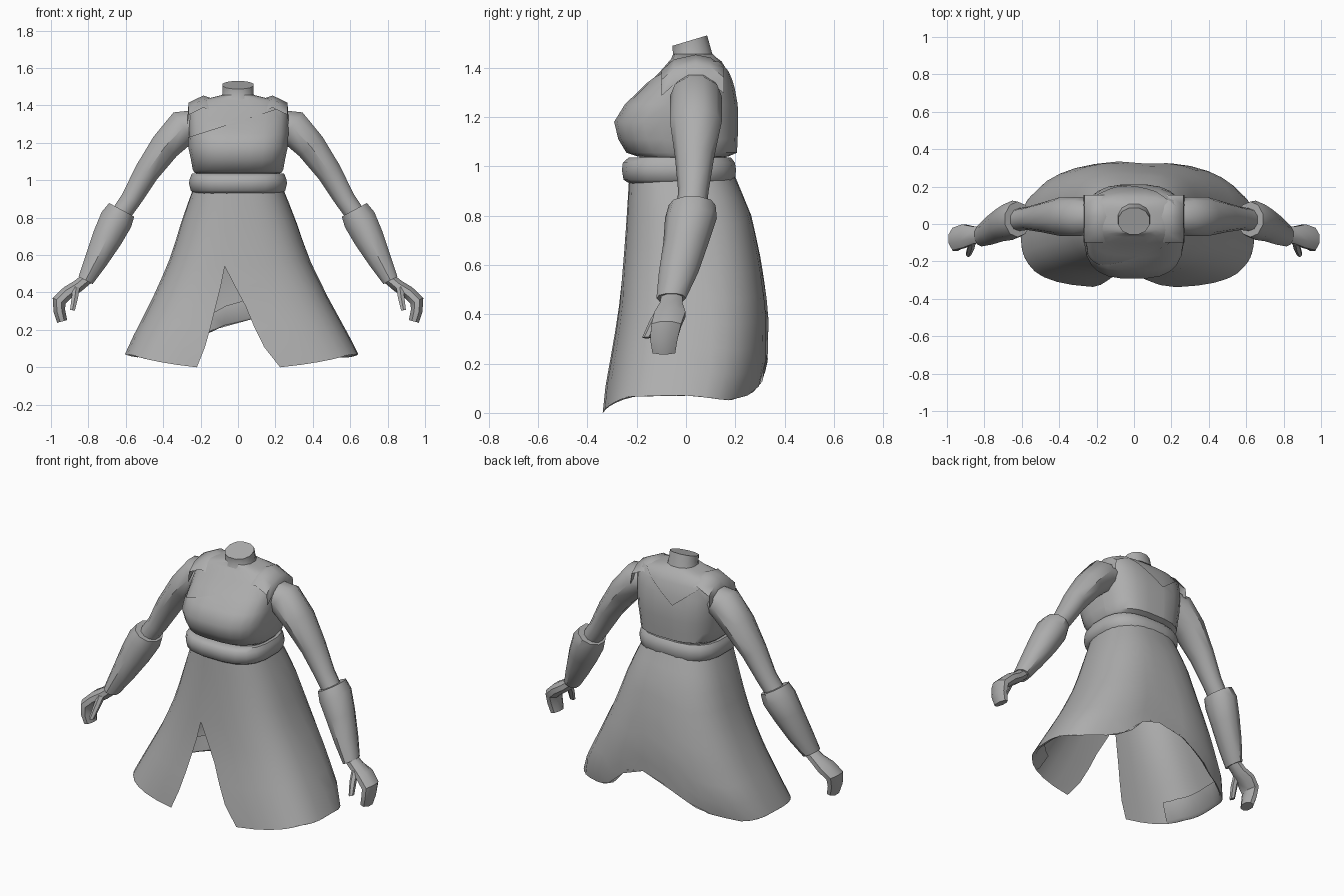
import bpy, bmesh, math
from mathutils import Vector

if "Cube" in bpy.data.objects:
    bpy.data.objects.remove(bpy.data.objects["Cube"])

cloth = bpy.data.materials.new("plain_grey")
cloth.diffuse_color = (0.42, 0.42, 0.42, 1)
cloth.use_nodes = True
cloth.node_tree.nodes["Principled BSDF"].inputs["Base Color"].default_value = cloth.diffuse_color


def finish(name, bm, angle=40):
    bmesh.ops.remove_doubles(bm, verts=bm.verts, dist=0.0005)
    bmesh.ops.recalc_face_normals(bm, faces=bm.faces)
    me = bpy.data.meshes.new(name)
    bm.to_mesh(me)
    bm.free()
    ob = bpy.data.objects.new(name, me)
    bpy.context.collection.objects.link(ob)
    me.materials.append(cloth)
    bpy.ops.object.select_all(action='DESELECT')
    ob.select_set(True)
    bpy.context.view_layer.objects.active = ob
    bpy.ops.object.shade_smooth_by_angle(angle=math.radians(angle))
    return ob


def lerp_table(table, t):
    """Linear lookup in rows of (key, values...) with rising keys."""
    if t <= table[0][0]:
        return table[0][1:]
    for a, b in zip(table, table[1:]):
        if t <= b[0]:
            f = (t - a[0]) / (b[0] - a[0])
            return tuple(p + (q - p) * f for p, q in zip(a[1:], b[1:]))
    return table[-1][1:]


def oval(a, w, front, back, n):
    """Point on a rounded-square outline at angle a."""
    c, s = math.cos(a), math.sin(a)
    x = w * math.copysign(abs(c) ** (2 / n), c)
    y = math.copysign(abs(s) ** (2 / n), s) * (back - front) / 2
    return x, y + (front + back) / 2


def bridge(bm, rings, closed=True):
    for r, q in zip(rings, rings[1:]):
        k = len(r)
        for i in range(k if closed else k - 1):
            j = (i + 1) % k
            bm.faces.new((r[i], r[j], q[j], q[i]))


def loft(rows, n, seg=20, caps=True, grow=0.0):
    """Rows of (z, half width, front y, back y, slope in y)."""
    bm = bmesh.new()
    rings = []
    for z, w, f, b, slope in rows:
        ring = []
        for i in range(seg):
            x, y = oval(2 * math.pi * (i + 0.5) / seg, w + grow, f - grow, b + grow, n)
            ring.append(bm.verts.new((x, y, z + slope * y)))
        rings.append(ring)
    bridge(bm, rings)
    if caps:
        bm.faces.new(rings[0])
        bm.faces.new(rings[-1])
    return bm


def limb(name, rows, seg=10, angle=40):
    """Mirrored tube; rows of (x, y, z, radius across, radius in y)."""
    bm = bmesh.new()
    pts = [Vector(r[:3]) for r in rows]
    rings = []
    for i, r in enumerate(rows):
        t = pts[min(i + 1, len(pts) - 1)] - pts[max(i - 1, 0)]
        side = Vector((t.z, 0, -t.x)).normalized()
        rings.append([bm.verts.new(pts[i] + side * r[3] * math.cos(a) + Vector((0, r[4] * math.sin(a), 0)))
                      for a in (2 * math.pi * (k + 0.5) / seg for k in range(seg))])
    bridge(bm, rings)
    bm.faces.new(rings[0])
    bm.faces.new(rings[-1])
    geo = bmesh.ops.duplicate(bm, geom=bm.verts[:] + bm.edges[:] + bm.faces[:])["geom"]
    for v in geo:
        if isinstance(v, bmesh.types.BMVert):
            v.co.x *= -1
    return finish(name, bm, angle)


# torso with full chest, tucked waist and sloping shoulders
torso_rows = [
    (0.98, 0.225, -0.20, 0.165, 0), (1.04, 0.225, -0.19, 0.165, 0),
    (1.055, 0.235, -0.235, 0.20, 0), (1.11, 0.245, -0.268, 0.203, 0),
    (1.18, 0.26, -0.285, 0.205, 0), (1.25, 0.263, -0.242, 0.203, 0),
    (1.32, 0.263, -0.17, 0.19, 0), (1.385, 0.26, -0.105, 0.17, 0),
    (1.425, 0.225, -0.07, 0.145, 0), (1.44, 0.15, -0.055, 0.125, 0),
    (1.455, 0.09, -0.05, 0.11, 0)]
finish("torso", loft(torso_rows, 2.9, 24), 50)

# bodice layer: slanted neckline in front, low V behind
FRONT, BACK = ((0, 0.03, 0), (0, 1, 0)), ((0, 0.03, 0), (0, -1, 0))
LEFT, RIGHT = ((-0.05, 0, 0), (1, 0, 0)), ((-0.05, 0, 0), (-1, 0, 0))
panels = [
    ("bodice_front", [FRONT, ((0, 0, 1.315), (-0.32, 0, 1))]),
    ("bodice_back_right", [BACK, RIGHT, ((-0.05, 0, 1.27), (-0.7, 0, 1))]),
    ("bodice_back_left", [BACK, LEFT, ((-0.05, 0, 1.27), (0.8, 0, 1))])]
for name, cuts in panels:
    bm = loft(torso_rows[1:9], 2.9, 24, caps=False, grow=0.008)
    for co, no in cuts:
        bmesh.ops.bisect_plane(bm, geom=bm.verts[:] + bm.edges[:] + bm.faces[:],
                               plane_co=co, plane_no=no, clear_outer=True)
    finish(name, bm, 50)

# neck stump with slanted top
finish("neck", loft([(1.42, 0.10, -0.07, 0.12, 0), (1.46, 0.085, -0.055, 0.105, 0.1),
                     (1.505, 0.085, -0.058, 0.088, 0.3)], 2.2, 12))

# shoulder straps
bm = bmesh.new()
for s in (-1, 1):
    rings = []
    for y, drop in ((-0.10, 0.065), (-0.05, 0.02), (0.04, 0), (0.10, 0.012), (0.155, 0.055)):
        rings.append([bm.verts.new((s * x, y, z - drop)) for x, z in
                      ((0.270, 1.35), (0.264, 1.415), (0.185, 1.453), (0.14, 1.438))])
    bridge(bm, rings, closed=False)
finish("shoulder_straps", bm, 60)

# rolled belt
finish("belt", loft([(0.93, 0.235, -0.23, 0.19, 0), (0.945, 0.255, -0.255, 0.20, 0),
                     (0.985, 0.265, -0.262, 0.205, 0), (1.015, 0.258, -0.258, 0.20, 0),
                     (1.035, 0.248, -0.235, 0.185, 0), (1.03, 0.21, -0.19, 0.16, 0)], 2.8, 20), 50)

# flared skirt: open sheet with front slit and raised hem at the back
shape = [(0.0, 0.64, -0.34, 0.27), (0.05, 0.633, -0.337, 0.28), (0.12, 0.603, -0.325, 0.325),
         (0.2, 0.56, -0.31, 0.333), (0.4, 0.455, -0.275, 0.337), (0.6, 0.365, -0.255, 0.31),
         (0.8, 0.30, -0.24, 0.265), (0.97, 0.235, -0.23, 0.195)]
slit = [(0.0, -0.24, 0.205), (0.13, -0.185, 0.105), (0.37, -0.12, 0.01), (0.52, -0.08, -0.08)]
hem = [(0.0, 0.0), (0.08, 0.035), (0.15, 0.065), (0.25, 0.07), (0.34, 0.05), (0.42, 0.075),
       (0.45, 0.13), (0.475, 0.24), (0.505, 0.26), (0.54, 0.19), (0.59, 0.09), (0.66, 0.05),
       (0.75, 0.07), (0.85, 0.065), (0.92, 0.035), (1.0, 0.0)]
COLS, ROWS = 32, 9


def front_power(z):
    """The front corners get squarer toward the hem."""
    return 2.6 + 0.7 * max(0, 1 - z / 0.8)


def front_angle(x, w, n):
    return -math.pi / 2 + math.copysign(math.asin(min(1, (abs(x) / w) ** (n / 2))), x)


def skirt_point(u, z, scale=1.0):
    w, f, b = lerp_table(shape, z)
    left, right = lerp_table(slit, z)
    n = front_power(z)
    a0, a1 = front_angle(right, w, n), front_angle(left, w, n) + 2 * math.pi
    a = a0 + (a1 - a0) * u
    x, y = oval(a, w, f, b, 2.6 if math.sin(a) > 0 else n)
    # shallow fold down the middle of the back
    if y > 0:
        y -= 0.03 * max(0, 1 - abs(x - 0.06) / 0.14) * max(0, 1 - z / 0.7)
    return x * scale + 0.02 * (1 - z), y * scale, z


bm = bmesh.new()
rings = []
for r in range(ROWS + 1):
    rings.append([bm.verts.new(skirt_point(c / COLS, 0.97 + (lerp_table(hem, c / COLS)[0] - 0.97) * r / ROWS))
                  for c in range(COLS + 1)])
bridge(bm, rings, closed=False)
finish("skirt", bm, 50)

# lining band turned up inside the hem
bm = bmesh.new()
us = [0.1 + 0.8 * c / COLS for c in range(COLS + 1)]
bridge(bm, [[bm.verts.new(skirt_point(u, lerp_table(hem, u)[0] + up, sc)) for u in us]
            for up, sc in ((0, 1), (0.01, 0.97), (0.11, 0.965))], closed=False)
finish("hem_lining", bm, 50)

# arms, forearm guards and hands
limb("upper_arms", [(0.22, 0.04, 1.30, 0.08, 0.09), (0.29, 0.04, 1.285, 0.1, 0.105),
                    (0.39, 0.04, 1.18, 0.085, 0.105), (0.49, 0.035, 1.04, 0.07, 0.08),
                    (0.57, 0.03, 0.90, 0.058, 0.062), (0.64, 0.02, 0.80, 0.055, 0.06)])
limb("forearm_guards", [(0.622, 0.025, 0.842, 0.08, 0.095), (0.65, 0.02, 0.79, 0.093, 0.105),
                        (0.70, 0.0, 0.69, 0.085, 0.092), (0.76, -0.03, 0.57, 0.065, 0.08),
                        (0.815, -0.06, 0.465, 0.045, 0.06)])
limb("hands", [(0.80, -0.055, 0.48, 0.035, 0.045), (0.855, -0.06, 0.435, 0.036, 0.05),
               (0.91, -0.065, 0.40, 0.038, 0.068), (0.957, -0.08, 0.355, 0.04, 0.065),
               (0.955, -0.09, 0.30, 0.034, 0.06), (0.94, -0.09, 0.245, 0.03, 0.05)], 8)
limb("thumbs", [(0.865, -0.09, 0.43, 0.022, 0.025), (0.872, -0.125, 0.375, 0.02, 0.022),
                (0.885, -0.16, 0.305, 0.015, 0.018)], 6)
